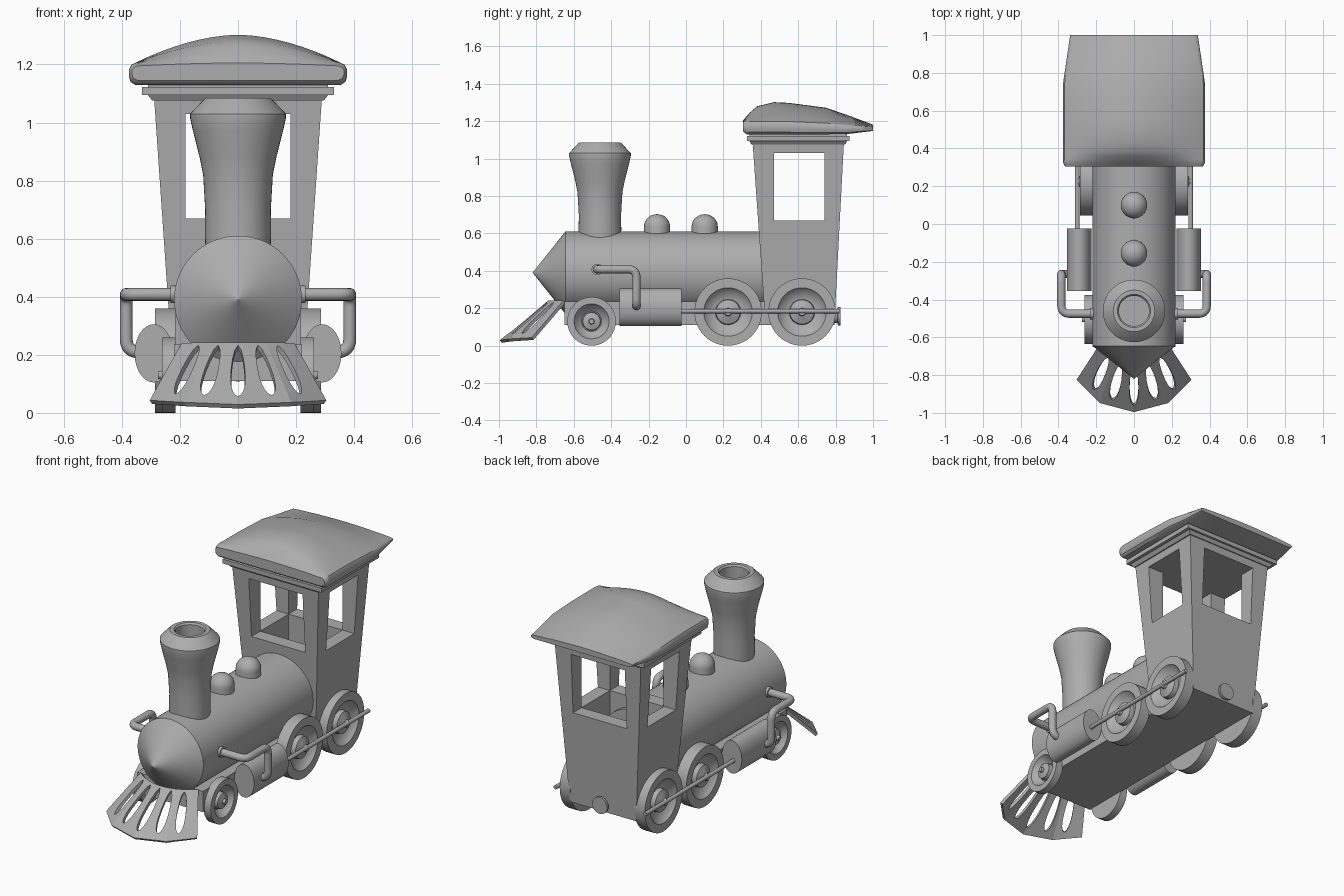
import bpy, bmesh, math
from mathutils import Vector, Matrix

if "Cube" in bpy.data.objects:
    bpy.data.objects.remove(bpy.data.objects["Cube"])

grey = bpy.data.materials.new("plain grey")
grey.diffuse_color = (0.42, 0.42, 0.42, 1)
grey.use_nodes = True
grey.node_tree.nodes["Principled BSDF"].inputs["Base Color"].default_value = grey.diffuse_color

def make(name, bm, smooth=True):
    bmesh.ops.remove_doubles(bm, verts=bm.verts, dist=1e-5)
    bmesh.ops.recalc_face_normals(bm, faces=bm.faces)
    me = bpy.data.meshes.new(name)
    bm.to_mesh(me)
    bm.free()
    ob = bpy.data.objects.new(name, me)
    bpy.context.collection.objects.link(ob)
    me.materials.append(grey)
    if smooth:
        bpy.ops.object.select_all(action='DESELECT')
        ob.select_set(True)
        bpy.context.view_layer.objects.active = ob
        bpy.ops.object.shade_smooth_by_angle(angle=math.radians(35))
    return ob

def loft(name, rings, smooth=True):
    """Skin closed rings of points and cap both ends."""
    bm = bmesh.new()
    vs = [[bm.verts.new(p) for p in r] for r in rings]
    n = len(vs[0])
    for a, b in zip(vs, vs[1:]):
        for i in range(n):
            bm.faces.new((a[i], a[(i + 1) % n], b[(i + 1) % n], b[i]))
    bm.faces.new(vs[0])
    bm.faces.new(vs[-1])
    return make(name, bm, smooth)

def lathe(name, profile, origin, axis='Z', n=40, squash=1):
    """Revolve (radius, distance) pairs around an axis through origin."""
    rot = {'Z': Matrix(), 'X': Matrix.Rotation(math.pi / 2, 4, 'Y'),
           '-X': Matrix.Rotation(-math.pi / 2, 4, 'Y'),
           'Y': Matrix.Rotation(-math.pi / 2, 4, 'X')}[axis]
    rings = []
    for r, d in profile:
        r = max(r, 0.0005)
        rings.append([rot @ Vector((r * squash * math.cos(2 * math.pi * i / n),
                                    r * math.sin(2 * math.pi * i / n), d)) + Vector(origin)
                      for i in range(n)])
    return loft(name, rings)

def frustum(name, x0, ya0, yb0, z0, x1, ya1, yb1, z1):
    def ring(x, a, b, z):
        return [(-x, a, z), (x, a, z), (x, b, z), (-x, b, z)]
    return loft(name, [ring(x0, ya0, yb0, z0), ring(x1, ya1, yb1, z1)], False)

def box(name, x, ya, yb, z0, z1):
    return frustum(name, x, ya, yb, z0, x, ya, yb, z1)

def interp(t, pts):
    for (a, p), (b, q) in zip(pts, pts[1:]):
        if t <= b:
            return p + (q - p) * (t - a) / (b - a)
    return pts[-1][1]

# Boiler with conical nose, and the chassis under it
lathe("boiler", [(0, -0.82), (0.22, -0.645), (0.22, 0.5)], (0, 0, 0.39), 'Y', 64)
box("chassis", 0.22, -0.65, 0.79, 0.11, 0.235)

# Smokestack with open top
lathe("smokestack", [(0.11, 0.5), (0.114, 0.62), (0.113, 0.7), (0.12, 0.82), (0.132, 0.88),
                     (0.155, 0.97), (0.165, 1.015), (0.165, 1.03), (0.117, 1.08), (0.11, 1.085),
                     (0.088, 1.085), (0.08, 1.075), (0.08, 0.75), (0, 0.75)], (0, -0.46, 0), n=48)

# Two domes on the boiler
for i, y in enumerate((-0.155, 0.1)):
    arc = [(0.07 * math.cos(a * math.pi / 16), 0.637 + 0.066 * math.sin(a * math.pi / 16))
           for a in range(9)]
    lathe("boiler_dome_%d" % i, [(0.07, 0.55)] + arc, (0, y, 0), n=32)

# Cab: tapered body with window openings cut through both ways
cab = frustum("cab", 0.222, 0.425, 0.793, 0.11, 0.29, 0.355, 0.845, 1.1)
cuts = [box("cut_front_windows", 0.18, 0.1, 1.1, 0.67, 1.03),
        box("cut_side_windows", 0.6, 0.47, 0.74, 0.67, 1.03),
        box("cut_floor_well", 0.18, 0.47, 0.74, 0.45, 0.9)]
for c in cuts:
    m = cab.modifiers.new("opening", 'BOOLEAN')
    m.operation = 'DIFFERENCE'
    m.solver = 'EXACT'
    m.object = c
    bpy.context.view_layer.objects.active = cab
    bpy.ops.object.modifier_apply(modifier=m.name)
    bpy.data.objects.remove(c)

# Stepped cornice under the roof
frustum("cornice_lower", 0.295, 0.35, 0.85, 1.075, 0.315, 0.335, 0.865, 1.1)
box("cornice_upper", 0.33, 0.325, 0.875, 1.095, 1.122)
box("roof_seat", 0.31, 0.34, 0.86, 1.12, 1.14)

# Domed roof lofted from front to back
crown = [(0.305, 1.205), (0.34, 1.245), (0.38, 1.28), (0.47, 1.302), (0.55, 1.298),
         (0.75, 1.272), (0.87, 1.23), (1.0, 1.182)]
rim = [(0.305, 1.195), (0.33, 1.205), (0.53, 1.205), (0.75, 1.195), (1.0, 1.17)]
under = [(0.305, 1.145), (0.32, 1.13), (0.85, 1.13), (1.0, 1.148)]
width = [(0.305, 0.365), (0.32, 0.375), (0.75, 0.375), (1.0, 0.338)]
rings = []
for y in (0.305, 0.312, 0.325, 0.34, 0.36, 0.38, 0.42, 0.47, 0.55, 0.65, 0.75, 0.87, 1.0):
    w, zc, zr, zu = [interp(y, t) for t in (width, crown, rim, under)]
    h = zr - zu
    side = [(w - 0.02, zu), (w - 0.005, zu + 0.15 * h), (w, zu + 0.4 * h),
            (w, zu + 0.7 * h), (w - 0.008, zu + 0.92 * h)]
    top = [((w - 0.02) * k / 8, zr + (zc - zr) * (1 - abs(k / 8) ** 1.8)) for k in range(8, -9, -1)]
    rings.append([(x, y, z) for x, z in side + top + [(-x, z) for x, z in side[::-1]]])
loft("roof", rings)

# Wheels with a dished face and pointed hub
def wheel(name, s, y, r, inner, outer, hub):
    dish = outer - 0.04
    lathe(name, [(0, inner), (r, inner), (r, outer), (0.72 * r, outer), (0.66 * r, outer - 0.015),
                 (0.42 * r, dish), (0.38 * r, dish), (0.36 * r, outer - 0.012),
                 (0.12 * r, hub - 0.015), (0.1 * r, hub), (0, hub)],
          (0, y, r), 'X' if s > 0 else '-X', 48)

# Rounded pipe along a polyline
def pipe(name, pts, radius, fillet):
    pts = [Vector(p) for p in pts]
    path = [pts[0]]
    for a, b, c in zip(pts, pts[1:], pts[2:]):
        p, q = b + (a - b).normalized() * fillet, b + (c - b).normalized() * fillet
        path += [p * (1 - t) ** 2 + b * 2 * t * (1 - t) + q * t * t for t in (k / 6 for k in range(7))]
    path.append(pts[-1])
    rings = []
    for i, p in enumerate(path):
        d = (path[min(i + 1, len(path) - 1)] - path[max(i - 1, 0)]).normalized()
        if i == 0:
            u = d.orthogonal().normalized()
        u = (u - d * u.dot(d)).normalized()
        v = d.cross(u)
        rings.append([p + radius * (u * math.cos(k * math.pi / 8) + v * math.sin(k * math.pi / 8))
                      for k in range(16)])
    loft(name, rings)

for side, s in (("right", 1), ("left", -1)):
    ax = 'X' if s > 0 else '-X'
    wheel("front_wheel_" + side, s, -0.505, 0.13, 0.215, 0.262, 0.275)
    wheel("middle_wheel_" + side, s, 0.225, 0.18, 0.215, 0.285, 0.305)
    wheel("rear_wheel_" + side, s, 0.62, 0.18, 0.215, 0.285, 0.305)
    lathe("coupling_rod_" + side, [(0, -0.025), (0.012, -0.025), (0.012, 0.82), (0, 0.82)],
          (s * 0.3, 0, 0.185), 'Y', 16)
    # Oval steam cylinder and its bent pipe
    lathe("steam_cylinder_" + side, [(0, -0.355), (0.1, -0.355), (0.1, -0.025), (0, -0.025)],
          (s * 0.29, 0, 0.205), 'Y', 40, 0.66)
    pipe("steam_pipe_" + side, [(s * 0.19, -0.475, 0.408), (s * 0.385, -0.475, 0.408),
                                (s * 0.385, -0.265, 0.408), (s * 0.385, -0.265, 0.21),
                                (s * 0.32, -0.265, 0.21)], 0.022, 0.045)
    lathe("pipe_flange_" + side, [(0, 0.2), (0.03, 0.2), (0.03, 0.232), (0, 0.232)],
          (0, -0.475, 0.408), ax, 24)

# Rear buffer
lathe("rear_buffer", [(0, 0.75), (0.036, 0.75), (0.036, 0.81), (0.05, 0.812), (0.05, 0.826),
                      (0, 0.826)], (0, 0, 0.158), 'Y', 24)

# Fan-shaped front guard with tapered slots between the bars
def guard_point(u, v):
    a = abs(u)
    sx = 1 if u >= 0 else -1
    inner = Vector((0.19 * u, -0.65 - 0.08 * (1 - a * a), 0.235))
    outer = Vector((sx * interp(a, [(0, 0), (0.5, 0.18), (1, 0.30)]),
                    interp(a, [(0, -0.99), (0.5, -0.942), (1, -0.82)]),
                    interp(a, [(0, 0.022), (1, 0.037)])))
    return inner.lerp(outer, v)

bm = bmesh.new()
rows = [0, 0.04, 0.12, 0.25, 0.4, 0.55, 0.68, 0.78, 0.84, 0.87, 1]
half = [0, 0, 0.05, 0.075, 0.085, 0.085, 0.075, 0.055, 0.03, 0, 0]
slots = [-0.68, -0.34, 0, 0.34, 0.68]
for bar in range(6):
    grid = []
    for v, w in zip(rows, half):
        lo = -1 if bar == 0 else slots[bar - 1] + w
        hi = 1 if bar == 5 else slots[bar] - w
        mid = 0.5 * (lo + hi) if bar in (0, 5) else math.copysign((0.5, 0.17)[bar in (2, 3)], lo + hi)
        grid.append([bm.verts.new(guard_point(u, v)) for u in (lo, mid, hi)])
    for a, b in zip(grid, grid[1:]):
        for k in range(2):
            bm.faces.new((a[k], a[k + 1], b[k + 1], b[k]))
guard = make("front_guard", bm, False)
m = guard.modifiers.new("thickness", 'SOLIDIFY')
m.thickness = 0.018
m.offset = 0
